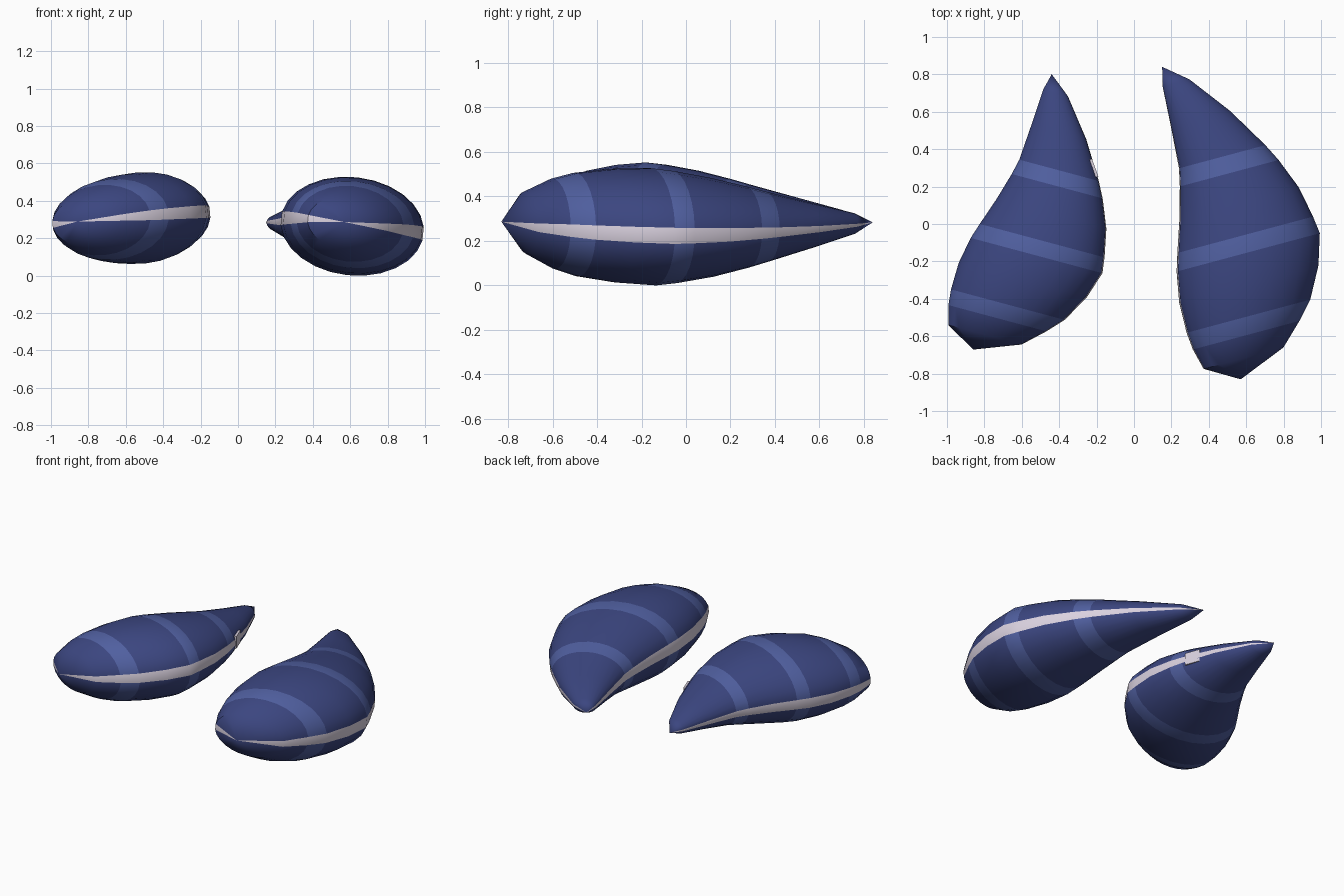
import bpy, bmesh
from math import sin, cos, pi, radians
from mathutils import Vector

if "Cube" in bpy.data.objects:
    bpy.data.objects.remove(bpy.data.objects["Cube"])


def material(name, rgb):
    m = bpy.data.materials.new(name)
    m.diffuse_color = (*rgb, 1)
    m.use_nodes = True
    m.node_tree.nodes["Principled BSDF"].inputs["Base Color"].default_value = m.diffuse_color
    return m


NAVY = material("navy_shell", (0.044, 0.061, 0.216))
BAND = material("growth_band", (0.080, 0.115, 0.350))
PALE = material("pale_seam", (0.70, 0.64, 0.74))

# Cross-sections along the shell: length position, left edge, right edge, half height
STATIONS = [
    (-.845, .158, .602, .140), (-.730, .129, .722, .202), (-.635, .120, .808, .232),
    (-.470, .123, .898, .255), (-.305, .153, .950, .263), (-.210, .183, .938, .252),
    (-.040, .240, .905, .222), (.130, .288, .838, .182), (.225, .309, .790, .157),
    (.450, .325, .655, .101), (.670, .338, .487, .047)]
FRONT_TIP, BACK_TIP = (-.95, .336), (.772, .363)
BAND_SPANS = {1, 4, 7}      # spans between stations that carry a light band
PIVOT = .35
GAP = radians(8)            # half angle of the pale seam at each edge
SEGS = 12                   # segments over each valve

upper = [GAP + (pi - 2 * GAP) * i / SEGS for i in range(SEGS + 1)]
ANGLES = upper + [a + pi for a in upper]


def mussel(name, loc, turn, roll, scale):
    bm = bmesh.new()
    rings = []
    for u, left, right, h in STATIONS:
        c, w = (left + right) / 2 - PIVOT, (right - left) / 2
        rings.append([bm.verts.new((c + w * cos(a), u, h * sin(a))) for a in ANGLES])
    n = len(ANGLES)
    seam = (SEGS, n - 1)

    def paint(face, i, span):
        face.material_index = 2 if i in seam else 1 if span in BAND_SPANS else 0

    # Valves and seam
    for s in range(len(rings) - 1):
        for i in range(n):
            j = (i + 1) % n
            paint(bm.faces.new((rings[s][i], rings[s][j],
                                rings[s + 1][j], rings[s + 1][i])), i, s)
    # Pointed ends
    for (u, v), ring in ((FRONT_TIP, rings[0]), (BACK_TIP, rings[-1])):
        tip = bm.verts.new((v - PIVOT, u, 0))
        for i in range(n):
            paint(bm.faces.new((tip, ring[i], ring[(i + 1) % n])), i, -1)
    bmesh.ops.recalc_face_normals(bm, faces=bm.faces)
    mesh = bpy.data.meshes.new(name)
    bm.to_mesh(mesh)
    bm.free()
    for m in (NAVY, BAND, PALE):
        mesh.materials.append(m)
    ob = bpy.data.objects.new(name, mesh)
    bpy.context.collection.objects.link(ob)
    ob.location = loc
    ob.rotation_euler = (0, radians(roll), radians(turn))
    ob.scale = scale
    bpy.ops.object.select_all(action='DESELECT')
    ob.select_set(True)
    bpy.context.view_layer.objects.active = ob
    bpy.ops.object.shade_smooth_by_angle(angle=radians(35))
    return ob


mussel("large_mussel", (.338, .091, .285), 15, 6, (1, 1, 1))
mussel("small_mussel", (-.629, .141, .290), -15, -5.5, (.92, .889, .93))

# Small pale tab on the seam of the smaller shell
bpy.ops.mesh.primitive_cube_add(size=1, location=(-.222, .297, .324),
                                rotation=(0, 0, radians(20)))
tab = bpy.context.object
tab.name = "seam_tab"
tab.scale = (.03, .10, .08)
tab.data.materials.append(PALE)
